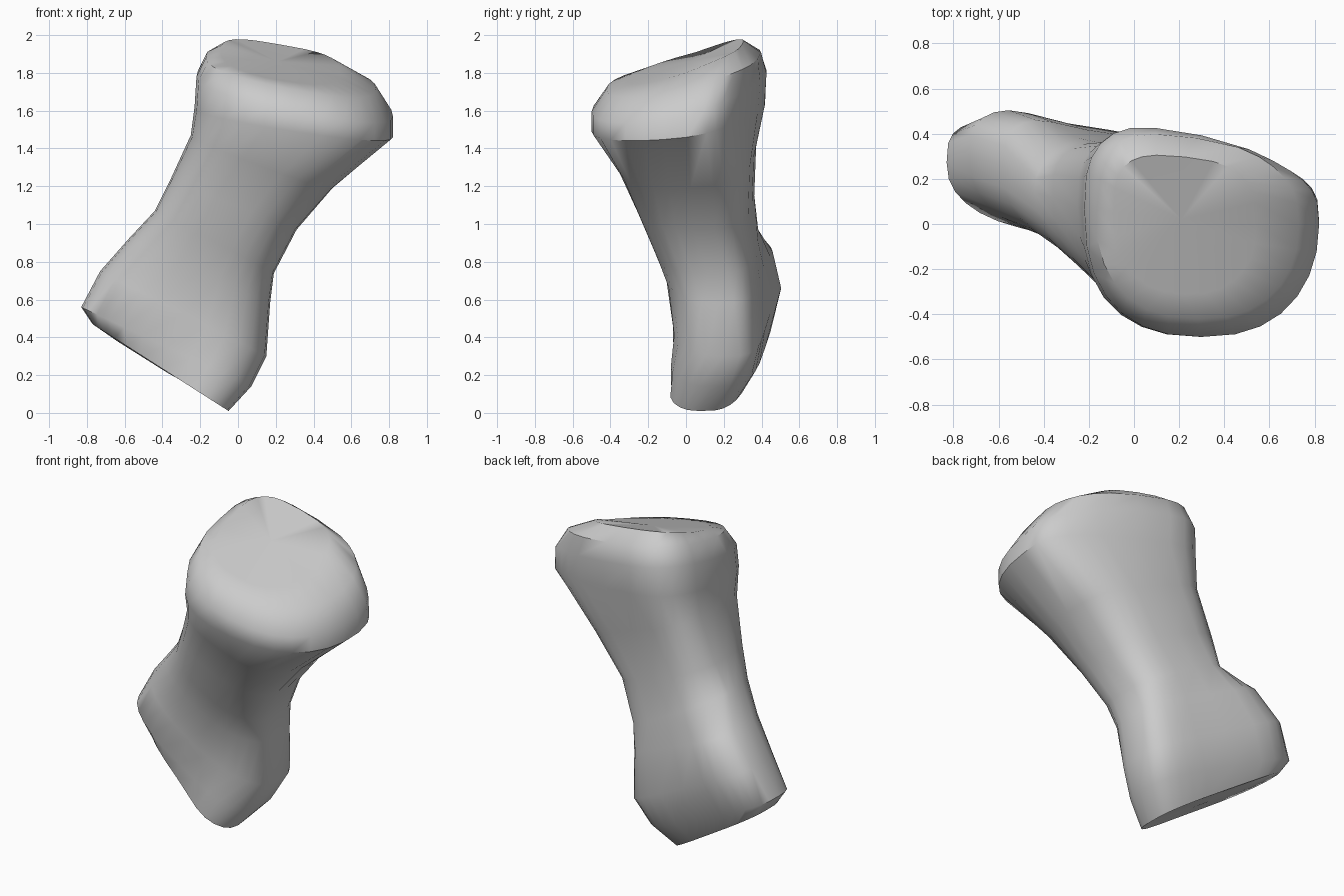
import bpy, bmesh, math
from mathutils import Vector

if "Cube" in bpy.data.objects:
    bpy.data.objects.remove(bpy.data.objects["Cube"])

SEG = 28                  # points round each cross-section
FRONT, BACK = 2.4, 3.3    # squareness of the front and back halves

# Slanted cross-sections, bottom to top:
# left end xyz, right end xyz, front y, back y, rise from front to back
RINGS = [
    (-.64, .25, .38, -.10, .09, .06, .07, .28, .00),
    (-.77, .27, .47, -.05, .09, .01, -.01, .36, .00),
    (-.83, .27, .56, .07, .14, .14, -.04, .42, .00),
    (-.73, .29, .75, .15, .19, .30, -.06, .44, .00),
    (-.58, .24, .92, .17, .17, .58, -.10, .41, .00),
    (-.44, .15, 1.07, .19, .12, .74, -.17, .38, .00),
    (-.36, .12, 1.23, .31, .04, .97, -.25, .35, .00),
    (-.25, .08, 1.47, .50, .03, 1.19, -.35, .36, .05),
    (-.23, .06, 1.62, .82, .06, 1.46, -.50, .40, .10),
    (-.22, .06, 1.78, .82, .06, 1.57, -.50, .41, .16),
    (-.17, .06, 1.88, .73, .05, 1.71, -.42, .39, .16),
    (-.09, .05, 1.91, .54, .03, 1.80, -.31, .30, .19),
]

# Local swellings and dents in y: centre, radius, amount
BUMPS = [
    ((-.53, .44, .77), .22, .06),     # rear knuckle
    ((-.14, -.04, .11), .18, -.05),   # front lower knuckle
    ((.12, .33, .28), .15, .02),      # rear lower corner
    ((-.42, .32, 1.08), .13, -.07),   # hollow above the rear knuckle
    ((-.16, -.20, 1.35), .20, -.05),  # front left of shaft
    ((-.08, .38, 1.72), .22, .05),    # rear left of head
    ((.74, .34, 1.62), .34, -.13),    # rear right of head
]


def squared(value, exponent):
    return math.copysign(abs(value) ** (2 / exponent), value)


def section(lx, ly, lz, rx, ry, rz, front, back, rise):
    left, right = Vector((lx, ly, lz)), Vector((rx, ry, rz))
    mid_y = (ly + ry) / 2
    for i in range(SEG):
        a = 2 * math.pi * i / SEG
        e = BACK if math.sin(a) > 0 else FRONT
        u, v = squared(math.cos(a), e), squared(math.sin(a), e)
        p = left.lerp(right, (u + 1) / 2)
        p.y += v * (back - mid_y if v > 0 else mid_y - front)
        p.z += v * rise / 2
        p.y += sum(amount * math.exp(-((p - Vector(c)).length / r) ** 2)
                   for c, r, amount in BUMPS)
        yield p


bm = bmesh.new()
rings = [[bm.verts.new(p) for p in section(*r)] for r in RINGS]

# Shaft and flared ends
for low, high in zip(rings, rings[1:]):
    for i in range(SEG):
        j = (i + 1) % SEG
        bm.faces.new((low[i], low[j], high[j], high[i]))

# Joint surfaces at both ends
for ring, centre in ((rings[0], (-.37, .18, .21)), (rings[-1], (.21, .02, 1.86))):
    tip = bm.verts.new(centre)
    for i in range(SEG):
        bm.faces.new((ring[i], ring[(i + 1) % SEG], tip))

bmesh.ops.recalc_face_normals(bm, faces=bm.faces)
mesh = bpy.data.meshes.new("bone")
bm.to_mesh(mesh)
bm.free()
bone = bpy.data.objects.new("bone", mesh)
bpy.context.collection.objects.link(bone)
bpy.context.view_layer.objects.active = bone
bone.select_set(True)
bpy.ops.object.shade_smooth_by_angle(angle=math.radians(45))
